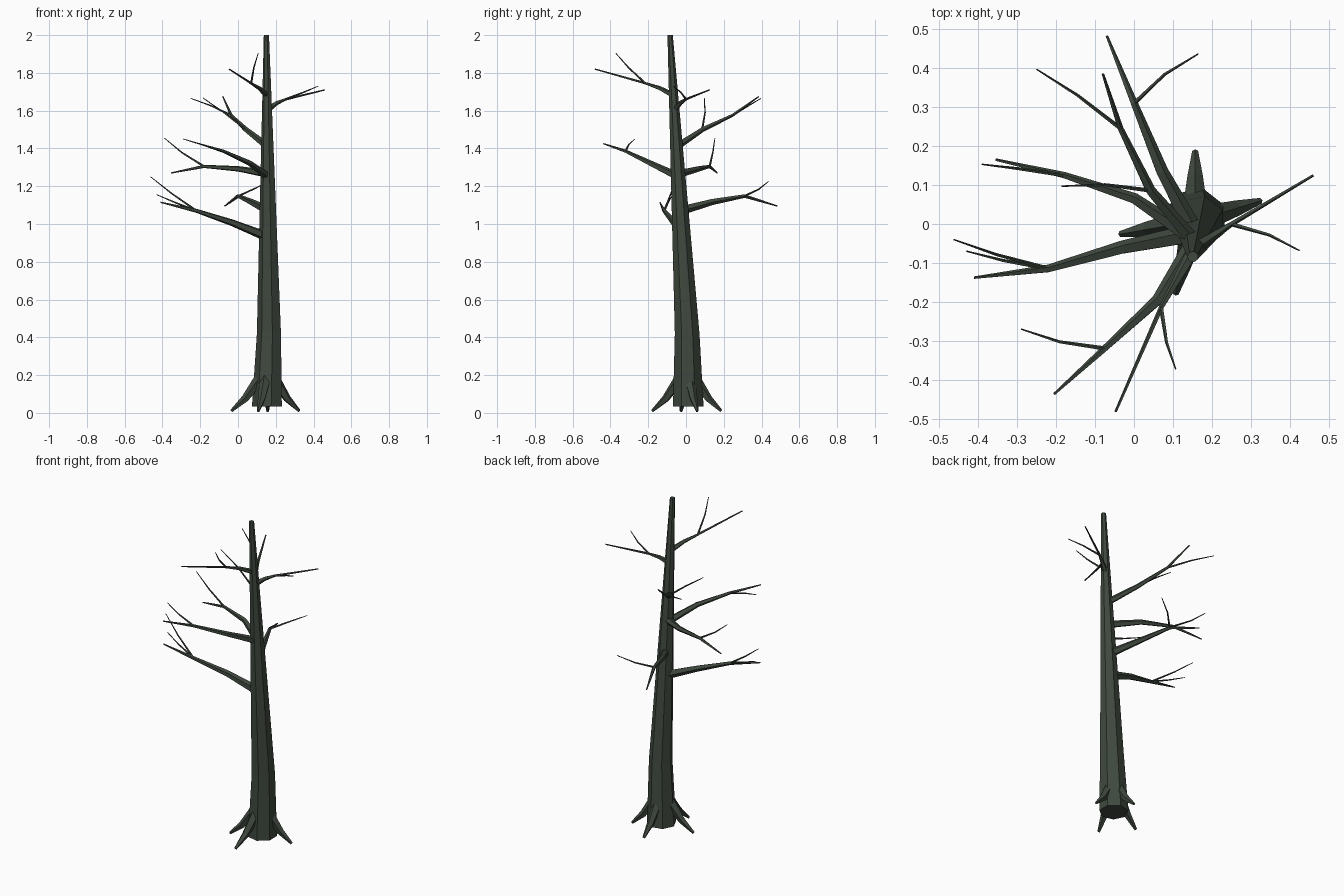
import bpy, bmesh, math
from mathutils import Vector

if "Cube" in bpy.data.objects:
    bpy.data.objects.remove(bpy.data.objects["Cube"])

bark = bpy.data.materials.new("dark bark")
bark.diffuse_color = (0.050, 0.066, 0.049, 1)
bark.use_nodes = True
bark.node_tree.nodes["Principled BSDF"].inputs["Base Color"].default_value = bark.diffuse_color
UP = Vector((0, 0, 1))


def tube(name, pts, radii, sides=5, level=False, phase=0.0):
    """Tapered flat-faced limb through points, one radius per point."""
    bm = bmesh.new()
    rings = []
    for i, (p, r) in enumerate(zip(pts, radii)):
        d = (pts[min(i + 1, len(pts) - 1)] - pts[max(i - 1, 0)]).normalized()
        u = Vector((1, 0, 0)) if level else d.cross(UP).normalized()
        v = Vector((0, 1, 0)) if level else u.cross(d)
        angles = [phase + math.tau * k / sides for k in range(sides)]
        rings.append([bm.verts.new(p + r * (math.cos(a) * u + math.sin(a) * v)) for a in angles])
    for a, b in zip(rings, rings[1:]):
        for k in range(sides):
            n = (k + 1) % sides
            bm.faces.new((a[k], a[n], b[n], b[k]))
    bm.faces.new(rings[0])
    bm.faces.new(rings[-1])
    bmesh.ops.recalc_face_normals(bm, faces=bm.faces)
    me = bpy.data.meshes.new(name)
    bm.to_mesh(me)
    bm.free()
    me.materials.append(bark)
    bpy.context.collection.objects.link(bpy.data.objects.new(name, me))


# Leaning seven-sided trunk
axis = [Vector(p) for p in ((.157, .012, .035), (.167, .006, .42), (.161, -.027, 1), (.151, -.084, 2))]
tube("trunk", axis, [.083, .067, .048, .0145], 7, True, math.radians(26))


def trunk_at(z):
    """Point on the upper trunk's centre line."""
    return axis[2].lerp(axis[3], z - 1)


# Four roots splayed around the foot
foot = Vector((.157, .008, 0))
for i, (angle, reach) in enumerate([(90, .178), (17, .175), (190, .195), (255, .193)]):
    a = math.radians(angle)
    out = reach * Vector((math.cos(a), math.sin(a), 0))
    steps = [(.22, .18), (.62, .075), (1, .01)]
    tube(f"root_{i + 1}", [foot + out * s + UP * z for s, z in steps],
         [.031, .021, .008], 5, False, math.pi / 2)


def branch(name, z, bow, fork, tip, twigs, inner=()):
    """Limb from the trunk via a bowed elbow and a fork to its tip.
    Twigs leave at the fork, inner twigs at the elbow."""
    start, fork, tip = trunk_at(z), Vector(fork), Vector(tip)
    side = (fork - start).cross(UP).normalized()
    elbow = start.lerp(fork, .5) + side * bow + UP * .007
    r = .040 - .014 * z
    tube(name + "_branch", [start, elbow, fork, tip], [r, r * .68, r * .4, .0035])
    along = (tip - fork).normalized() * .012  # twigs first follow the limb
    ends = [(fork, t) for t in twigs] + [(elbow, t) for t in inner]
    for i, (a, t) in enumerate(ends):
        b = Vector(t)
        tube(f"{name}_twig_{i + 1}", [a, a.lerp(b, .5) + along, b], [.006, .0042, .002])


# Bare branches, from the lowest to the highest
branch("lower_left", .93, .008, (-.22, -.115, 1.07), (-.41, -.138, 1.115),
       [(-.463, -.04, 1.25), (-.43, -.07, 1.155)])
branch("lower_back", 1.07, -.01, (0, .31, 1.148), (-.07, .483, 1.095), [(.165, .437, 1.225)])
branch("middle_left", 1.265, .026, (-.18, .125, 1.305), (-.355, .165, 1.27), [(-.39, .153, 1.455)])
branch("middle_front", 1.25, -.024, (-.075, -.32, 1.385), (-.205, -.437, 1.425), [(-.29, -.27, 1.45)])
branch("upper_back", 1.41, -.022, (-.035, .245, 1.575), (-.08, .385, 1.675),
       [(-.25, .397, 1.665)], [(-.185, .097, 1.667)])
branch("upper_right", 1.605, 0, (.25, 0, 1.66), (.46, .125, 1.71), [(.425, -.068, 1.73)])
branch("top_front", 1.68, 0, (.07, -.215, 1.745), (-.047, -.482, 1.82), [(.107, -.372, 1.905)])
